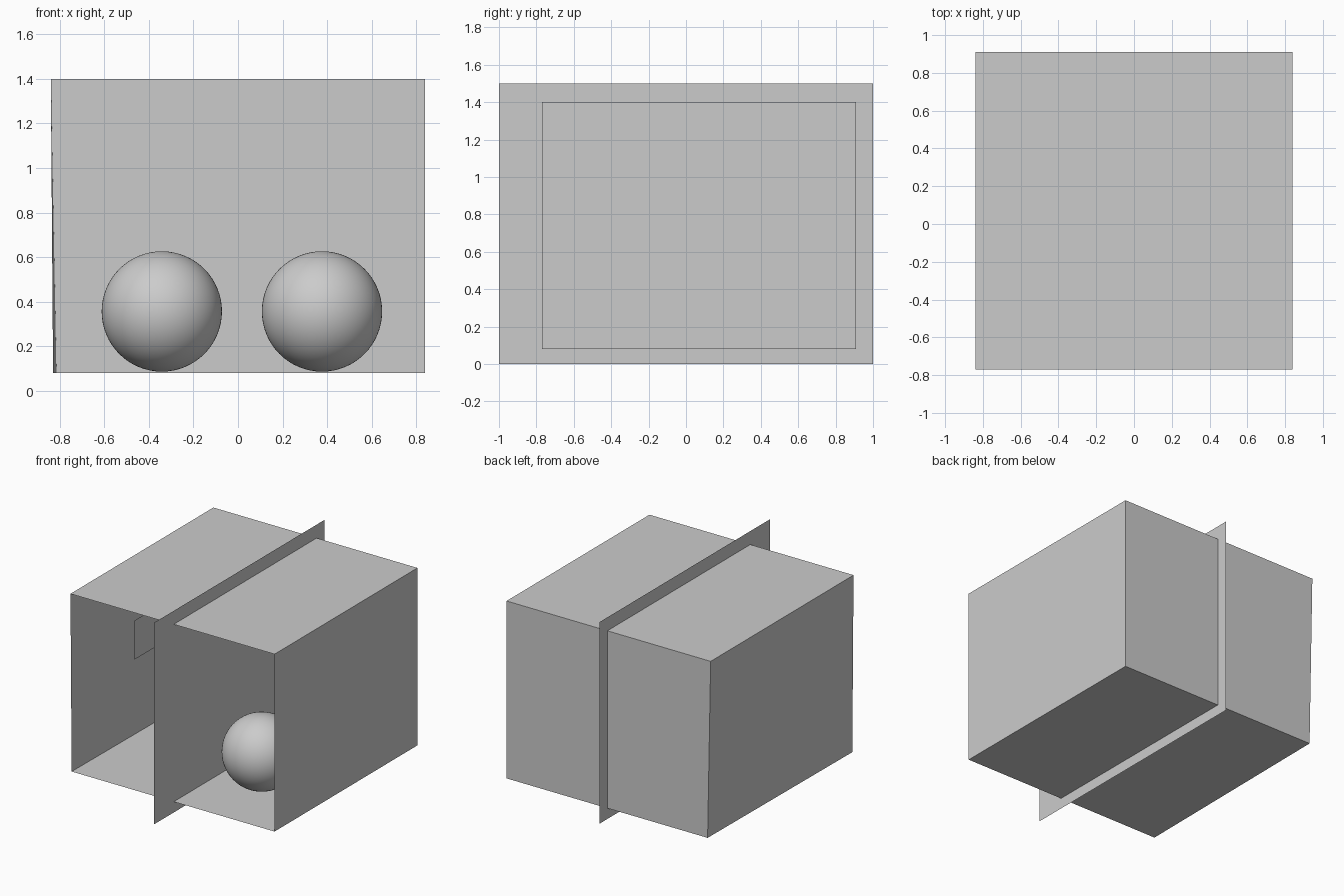
import bpy

if "Cube" in bpy.data.objects:
    bpy.data.objects.remove(bpy.data.objects["Cube"])

def panel(name, corners):
    """One thin, flat-shaded quad."""
    mesh = bpy.data.meshes.new(name)
    mesh.from_pydata(corners, [], [tuple(range(len(corners)))])
    mesh.update()
    ob = bpy.data.objects.new(name, mesh)
    bpy.context.collection.objects.link(ob)
    return ob

# Room corners: the left wall leans in slightly at the bottom
YF, YB, ZB, ZT, XR = -0.77, 0.91, 0.08, 1.40, 0.84
lfb, lbb = (-0.83, YF, ZB), (-0.815, YB, ZB)
lft, lbt = (-0.84, YF, ZT), (-0.84, YB, ZT)
rfb, rbb = (XR, YF, ZB), (XR, YB, ZB)
rft, rbt = (XR, YF, ZT), (XR, YB, ZT)

# Open-fronted room
panel("floor", [lfb, rfb, rbb, lbb])
panel("ceiling", [lft, lbt, rbt, rft])
panel("back_wall", [lbb, rbb, rbt, lbt])
panel("left_wall", [lfb, lbb, lbt, lft])
panel("right_wall", [rfb, rft, rbt, rbb])

# Upright sheet through the middle, and small panel against the left wall
def upright(name, x, y0, y1, z0, z1):
    return panel(name, [(x, y0, z0), (x, y1, z0), (x, y1, z1), (x, y0, z1)])

upright("divider_sheet", 0.01, -1.0, 1.0, 0.0, 1.5)
upright("wall_panel", -0.825, -0.04, 0.35, 0.635, 0.925)

# Two balls near the floor
for name, x, y in (("left_ball", -0.342, 0.28), ("right_ball", 0.377, -0.26)):
    bpy.ops.mesh.primitive_uv_sphere_add(segments=64, ring_count=32,
                                         radius=0.27, location=(x, y, 0.356))
    bpy.context.object.name = name
    bpy.ops.object.shade_smooth()
